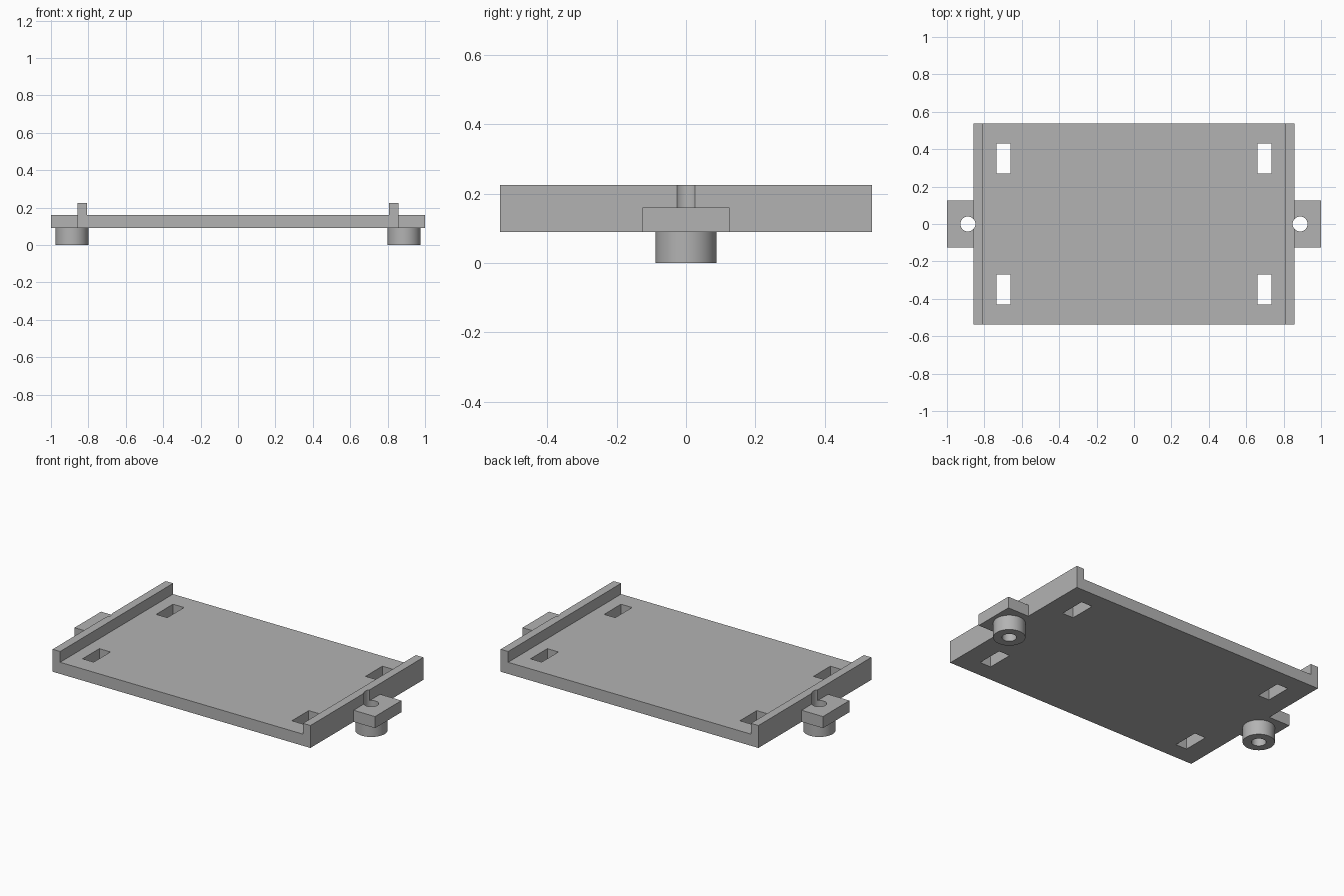
import bpy, bmesh
from mathutils import Matrix, Vector

if "Cube" in bpy.data.objects:
    bpy.data.objects.remove(bpy.data.objects["Cube"], do_unlink=True)

# Main sizes
HALF_X, HALF_Y = 0.858, 0.537
BASE, DECK, TOP = 0.09, 0.16, 0.225
RAIL, TAB_Y = 0.05, 0.126
PIN_X, BOSS_R, HOLE_R = 0.888, 0.088, 0.04

grey = bpy.data.materials.new("light_grey")
grey.use_nodes = True
colour = (0.45, 0.45, 0.45, 1)
grey.diffuse_color = colour
grey.node_tree.nodes["Principled BSDF"].inputs["Base Color"].default_value = colour


def finish(name, bm):
    bmesh.ops.recalc_face_normals(bm, faces=bm.faces)
    mesh = bpy.data.meshes.new(name)
    bm.to_mesh(mesh)
    bm.free()
    mesh.materials.append(grey)
    ob = bpy.data.objects.new(name, mesh)
    bpy.context.collection.objects.link(ob)
    return ob


def box(name, low, high):
    low, high = Vector(low), Vector(high)
    bm = bmesh.new()
    place = Matrix.Translation((low + high) / 2) @ Matrix.Diagonal((*(high - low), 1))
    bmesh.ops.create_cube(bm, size=1, matrix=place)
    return finish(name, bm)


def cylinder(name, x, radius, z0, z1):
    bm = bmesh.new()
    bmesh.ops.create_cone(bm, cap_ends=True, segments=64, radius1=radius, radius2=radius,
                          depth=z1 - z0, matrix=Matrix.Translation((x, 0, (z0 + z1) / 2)))
    return finish(name, bm)


def activate(ob):
    bpy.ops.object.select_all(action='DESELECT')
    ob.select_set(True)
    bpy.context.view_layer.objects.active = ob


def cut(ob, cutters):
    activate(ob)
    for cutter in cutters:
        mod = ob.modifiers.new("cut", 'BOOLEAN')
        mod.operation, mod.solver, mod.object = 'DIFFERENCE', 'EXACT', cutter
        bpy.ops.object.modifier_apply(modifier=mod.name)


# Tray: U-shaped section with a raised rail along each end
inner = HALF_X - RAIL
half = [(HALF_X, BASE), (HALF_X, TOP), (inner, TOP), (inner, DECK)]
section = half + [(-x, z) for x, z in reversed(half)]
bm = bmesh.new()
face = bm.faces.new([bm.verts.new((x, -HALF_Y, z)) for x, z in section])
grown = bmesh.ops.extrude_face_region(bm, geom=[face])["geom"]
bmesh.ops.translate(bm, vec=(0, 2 * HALF_Y, 0),
                    verts=[v for v in grown if isinstance(v, bmesh.types.BMVert)])
tray = finish("tray", bm)

# Strap slots near the four corners
slots = [box("slot_cutter", (sx * 0.697 - 0.037, sy * 0.35 - 0.08, 0),
             (sx * 0.697 + 0.037, sy * 0.35 + 0.08, 0.3))
         for sx in (-1, 1) for sy in (-1, 1)]
cut(tray, slots)

# Mounting tabs with bored bosses; the bore also grooves the rail
helpers, parts = list(slots), [tray]
for side, s in (("left", 1), ("right", -1)):
    x0, x1 = sorted((s * HALF_X, s))
    tab = box(side + "_tab", (x0, -TAB_Y, BASE), (x1, TAB_Y, DECK))
    boss = cylinder(side + "_boss", s * PIN_X, BOSS_R, 0, BASE)
    bore = cylinder(side + "_bore_cutter", s * PIN_X, HOLE_R, -0.1, 0.4)
    for part in (tray, tab, boss):
        cut(part, [bore])
    helpers.append(bore)
    parts += [tab, boss]

for helper in helpers:
    bpy.data.objects.remove(helper, do_unlink=True)

for part in parts:
    activate(part)
    bpy.ops.object.shade_smooth_by_angle()
